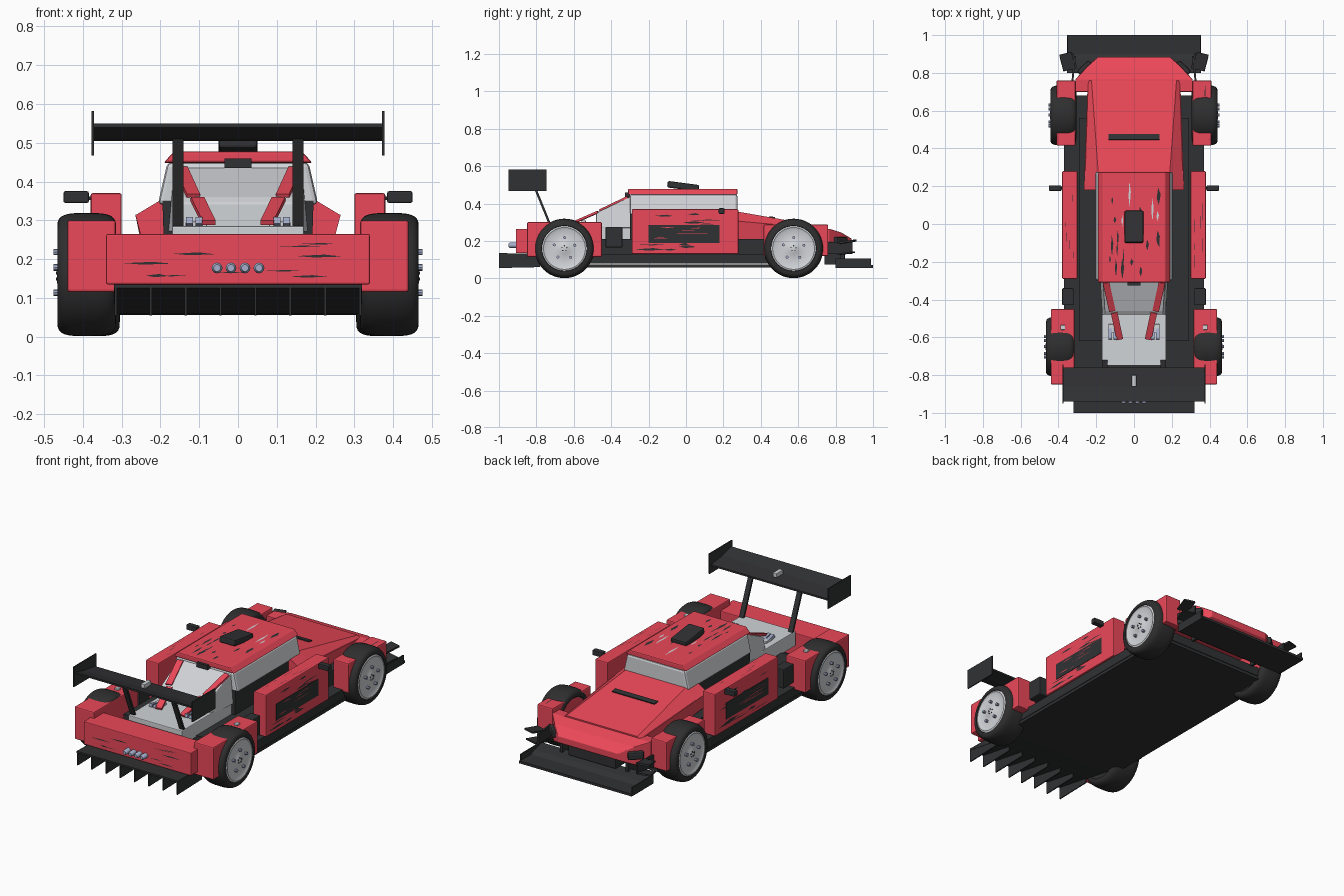
import bpy, bmesh, random
from math import pi, sin, cos, radians
from mathutils import Vector

if "Cube" in bpy.data.objects:
    bpy.data.objects.remove(bpy.data.objects["Cube"])

random.seed(4)

def material(name, col):
    m = bpy.data.materials.new(name)
    m.diffuse_color = (*col, 1)
    m.use_nodes = True
    m.node_tree.nodes["Principled BSDF"].inputs["Base Color"].default_value = m.diffuse_color
    return m

RED = material("red_paint", (0.84, 0.065, 0.1))
BLACK = material("black_trim", (0.03, 0.031, 0.033))
TYRE = material("tyre_rubber", (0.028, 0.028, 0.028))
SILVER = material("pale_panel", (0.64, 0.66, 0.69))
STEEL = material("blue_steel", (0.38, 0.43, 0.6))

def finish(name, bm, mat, bevel=0.0, smooth=None):
    bmesh.ops.recalc_face_normals(bm, faces=bm.faces)
    if smooth:
        for f in bm.faces:
            f.smooth = True
        for e in bm.edges:
            e.smooth = e.calc_face_angle(0) < radians(smooth)
    me = bpy.data.meshes.new(name)
    bm.to_mesh(me)
    bm.free()
    me.materials.append(mat)
    ob = bpy.data.objects.new(name, me)
    bpy.context.collection.objects.link(ob)
    if bevel:
        b = ob.modifiers.new("bevel", "BEVEL")
        b.width, b.segments = bevel, 2
    return ob

def box(name, x, y, z, mat, bevel=0.0, rot=(0, 0, 0)):
    """Box given by (min, max) on each axis, turned about its own centre."""
    bm = bmesh.new()
    bmesh.ops.create_cube(bm, size=1)
    bmesh.ops.scale(bm, vec=[r[1] - r[0] for r in (x, y, z)], verts=bm.verts)
    ob = finish(name, bm, mat, bevel)
    ob.location = [(r[0] + r[1]) / 2 for r in (x, y, z)]
    ob.rotation_euler = rot
    return ob

def pair(name, x, y, z, mat, bevel=0.0, rot=(0, 0, 0)):
    for s, side in ((1, "right"), (-1, "left")):
        xs = sorted((s * x[0], s * x[1]))
        box(f"{name}_{side}", xs, y, z, mat, bevel, (rot[0], s * rot[1], s * rot[2]))

def loft(name, sections, mat, bevel=0.0):
    """Skin along y: (y, half width low, half width high, z low, z high)."""
    bm = bmesh.new()
    rings = [[bm.verts.new(p) for p in ((-a, y, lo), (a, y, lo), (b, y, hi), (-b, y, hi))]
             for y, a, b, lo, hi in sections]
    for r, q in zip(rings, rings[1:]):
        for i in range(4):
            bm.faces.new((r[i], r[(i + 1) % 4], q[(i + 1) % 4], q[i]))
    bm.faces.new(rings[0])
    bm.faces.new(rings[-1])
    return finish(name, bm, mat, bevel)

def beam(name, a, b, width, thick, mat):
    a, b = Vector(a), Vector(b)
    ob = box(name, (-width / 2, width / 2), (0, (b - a).length), (-thick / 2, thick / 2), mat)
    ob.location = (a + b) / 2
    ob.rotation_euler = (b - a).to_track_quat('Y', 'Z').to_euler()

def lathe(name, profile, mat, centre, side, seg=40, smooth=40):
    """Revolve (x, radius) points around the x axis."""
    bm = bmesh.new()
    rings = [[bm.verts.new((side * x, r * cos(2 * pi * i / seg), r * sin(2 * pi * i / seg)))
              for i in range(seg)] for x, r in profile]
    for p, q in zip(rings, rings[1:]):
        for i in range(seg):
            bm.faces.new((p[i], p[(i + 1) % seg], q[(i + 1) % seg], q[i]))
    bm.faces.new(rings[0])
    bm.faces.new(rings[-1])
    finish(name, bm, mat, smooth=smooth).location = centre

def scuffs(name, corner, u, v, n, mat, length=0.3):
    """Thin random slivers in the patch spanned by u and v."""
    corner, u, v = Vector(corner), Vector(u), Vector(v)
    bm = bmesh.new()
    for _ in range(n):
        a, b = random.uniform(0, 1 - length), random.uniform(0.05, 0.95)
        w, h = random.uniform(0.3, 1) * length, random.uniform(0.01, 0.035)
        pts = ((a, b), (a + w * 0.4, b - h), (a + w, b - h * 0.3), (a + w * 0.6, b + h))
        bm.faces.new([bm.verts.new(corner + u * p + v * q) for p, q in pts])
    finish(name, bm, mat)

# Floor, tub and diffuser
box("floor_plate", (-0.37, 0.37), (-0.62, 0.68), (0.058, 0.075), BLACK)
box("floor_sill", (-0.37, 0.37), (-0.75, 0.68), (0.078, 0.13), BLACK)
box("tub", (-0.29, 0.29), (-0.62, 0.56), (0.1, 0.21), BLACK)
loft("diffuser", [(-1.0, .32, .32, .125, .135), (-0.75, .32, .32, .08, .13),
                  (-0.62, .32, .32, .058, .12)], BLACK)
for i in range(8):
    x = -0.315 + 0.09 * i
    loft(f"diffuser_fin_{i}", [(-1.0, .003, .003, .055, .13), (-0.78, .003, .003, .06, .1)],
         BLACK).location.x = x
pair("side_exhaust_box", (0.32, 0.38), (-0.43, -0.34), (0.165, 0.275), BLACK, 0.005)

# Rear body
box("rear_bumper", (-0.34, 0.34), (-0.91, -0.76), (0.135, 0.265), RED, 0.004)
pair("rear_fender", (0.315, 0.44), (-0.85, -0.45), (0.115, 0.3), RED, 0.006)
box("engine_deck", (-0.17, 0.17), (-0.75, -0.28), (0.2, 0.285), SILVER, 0.004)
for i in range(4):
    lathe(f"tail_pipe_{i}", [(.9, .014), (.942, .014), (.95, .009)], STEEL, (0, 0, 0), 1, 12)
    ob = bpy.data.objects[f"tail_pipe_{i}"]
    ob.rotation_euler.z = -pi / 2
    ob.location = (-0.054 + 0.036 * i, 0, 0.177)
for s in (-1, 1):
    for k in (0, 1):
        x = s * (.1 + .025 * k)
        beam(f"deck_pipe_{s}_{k}", (x, -.54, .285), (x, -.61, .3), .018, .018, STEEL)
    box(f"deck_bar_{s}", sorted((s * .08, s * .135)), (-.575, -.53), (.28, .297), SILVER, 0.003)
    box(f"fender_cap_{s}", sorted((s * .365, s * .39)), (-.56, -.535), (.298, .31), SILVER, 0.004)

# Cabin, roof and rear window
loft("cabin_lower", [(-0.30, .19, .195, .2, .35), (0.265, .19, .195, .2, .35)], BLACK)
loft("cabin_glass", [(-0.30, .207, .182, .34, .45), (0.275, .207, .182, .34, .45)], SILVER, 0.012)
loft("roof", [(-0.31, .192, .165, .448, .478), (0.275, .192, .165, .448, .478)], RED, 0.006)
loft("rear_window", [(-0.48, .17, .155, .27, .345), (-0.46, .17, .155, .27, .36),
                     (-0.29, .18, .165, .27, .44)], SILVER, 0.004)
for s in (-1, 1):
    beam(f"rear_pillar_upper_{s}", (s * .148, -.31, .434), (s * .115, -.46, .362), .035, .012, RED)
    beam(f"rear_pillar_lower_{s}", (s * .105, -.47, .355), (s * .075, -.61, .294), .035, .012, RED)
box("roof_scoop", (-0.05, 0.05), (-0.1, 0.07), (0.475, 0.51), BLACK, 0.008, (-0.13, 0, 0))
box("scoop_back", (-0.035, 0.035), (-0.325, -0.3), (0.435, 0.46), BLACK)

# Side pods and mirrors
pair("side_pod", (0.3, 0.38), (-0.29, 0.28), (0.13, 0.37), RED, 0.005)
pair("side_vent", (0.37, 0.382), (-0.2, 0.18), (0.19, 0.285), BLACK)
pair("mirror", (0.385, 0.45), (0.175, 0.205), (0.345, 0.375), BLACK, 0.004)
pair("mirror_arm", (0.36, 0.39), (0.183, 0.197), (0.352, 0.362), BLACK)

# Bonnet, nose and front fenders
loft("bonnet", [(0.18, .24, .265, .22, .315), (0.76, .235, .245, .17, .262)], RED)
loft("bonnet_crown", [(0.18, .265, .19, .313, .358), (0.28, .26, .19, .304, .356),
                      (0.76, .245, .225, .26, .272)], RED)
loft("nose", [(0.7, .31, .31, .13, .262), (0.765, .31, .31, .13, .265),
              (0.83, .255, .25, .145, .245), (0.885, .19, .19, .175, .212)], RED, 0.003)
box("bonnet_vent", (-0.135, 0.135), (0.445, 0.475), (0.31, 0.33), BLACK, 0, (-0.17, 0, 0))
pair("front_fender", (0.31, 0.41), (0.415, 0.76), (0.12, 0.288), RED, 0.006)
pair("headlight", (0.215, 0.30), (0.80, 0.845), (0.178, 0.222), BLACK, 0.01, (0, 0, -0.75))
box("nose_intake", (-0.15, 0.15), (0.74, 0.85), (0.1, 0.175), BLACK, 0.005)
pair("canard_upper", (0.32, 0.385), (0.815, 0.905), (0.19, 0.2), BLACK, 0, (0.15, 0, -0.25))
pair("canard_lower", (0.31, 0.385), (0.815, 0.895), (0.13, 0.138), BLACK, 0, (0.15, 0, -0.25))
pair("canard_mount", (0.315, 0.325), (0.74, 0.89), (0.13, 0.195), BLACK, 0, (0, 0, 0.1))

# Front splitter
loft("splitter", [(0.8, .355, .355, .058, .1), (0.87, .355, .355, .056, .085),
                  (0.9, .355, .355, .056, .07), (1.0, .355, .355, .056, .07)], BLACK)
pair("splitter_end", (0.35, 0.356), (0.8, 0.99), (0.055, 0.105), BLACK)
pair("splitter_stay", (0.2, 0.215), (0.74, 0.83), (0.075, 0.15), BLACK)

# Rear wing
loft("wing_blade", [(-0.94, .375, .375, .54, .55), (-0.86, .375, .375, .512, .528),
                    (-0.76, .375, .375, .505, .515)], BLACK)
pair("wing_end", (0.372, 0.378), (-0.95, -0.745), (0.467, 0.582), BLACK)
for s in (-1, 1):
    beam(f"wing_strut_{s}", (s * .155, -.72, .27), (s * .155, -.82, .515), .028, .012, BLACK)
box("wing_light", (-0.012, 0.012), (-0.86, -0.80), (0.525, 0.55), SILVER, 0.003)

# Wheels: tyre, rim and studs
for s in (-1, 1):
    for end, y, x0, x1 in (("rear", -0.65, .315, .466), ("front", 0.575, .305, .443)):
        c, tag = (0, y, 0.16), f"{end}_{'right' if s > 0 else 'left'}"
        mid, half = (x0 + x1) / 2, (x1 - x0) / 2
        arc = [pi - pi * i / 14 for i in range(15)]
        tread = [(mid + half * (1 if cos(a) > 0 else -1) * abs(cos(a)) ** 0.6,
                  .122 + .037 * sin(a) ** 0.6 if 0 < a < pi - 1e-6 else .122) for a in arc]
        lathe(f"tyre_{tag}", [(x0 + .01, .11)] + tread + [(x1 - .012, .118)], TYRE, c, s, 48)
        lathe(f"rim_{tag}", [(x1 - .03, .12), (x1 - .003, .12), (x1, .112), (x1 - .006, .10),
                             (x1 - .004, .03), (x1 + .001, .022)], SILVER, c, s, 40)
        for i in range(5):
            a = 2 * pi * i / 5 + 0.3
            for k, r, m in ((0, .058, STEEL), (1, .014, BLACK)):
                lathe(f"stud_{tag}_{i}_{k}", [(x1 - .012, .008 - .004 * k), (x1 + .01 - .007 * k, .008 - .004 * k)],
                      m, (0, y + r * cos(a), .16 + r * sin(a)), s, 8)

# Paint scuffs
scuffs("bumper_scuffs", (-.33, -.9108, .14), (.66, 0, 0), (0, 0, .12), 10, BLACK, 0.2)
scuffs("roof_scuffs", (-.16, -.3, .4785), (0, .56, 0), (.32, 0, 0), 18, BLACK, 0.2)
scuffs("roof_tears", (-.14, -.02, .479), (0, .28, 0), (.28, 0, 0), 5, SILVER, 0.5)
for s in (-1, 1):
    scuffs(f"pod_scuffs_{s}", (s * .3808, -.28, .14), (0, .55, 0), (0, 0, .22), 16, BLACK, 0.3)
    scuffs(f"vent_scuffs_{s}", (s * .3828, -.2, .19), (0, .38, 0), (0, 0, .09), 6, RED, 0.5)
    scuffs(f"pod_top_scuffs_{s}", (s * .31, -.28, .3706), (0, .55, 0), (s * .06, 0, 0), 6, BLACK, 0.2)
    scuffs(f"fender_scuffs_{s}", (s * .315, .42, .2886), (0, .33, 0), (s * .09, 0, 0), 6, BLACK, 0.3)
